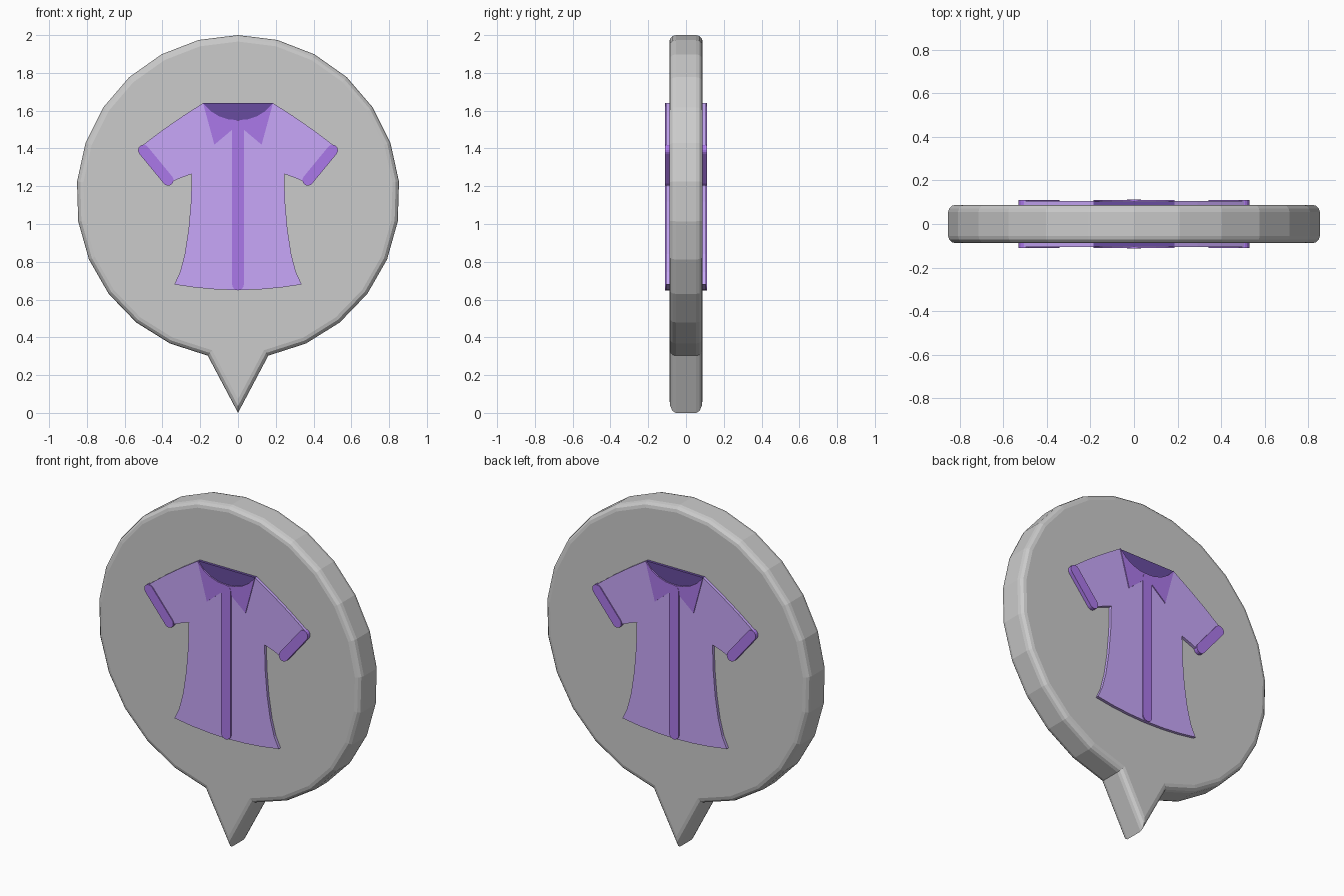
import bpy, bmesh, math

if "Cube" in bpy.data.objects:
    bpy.data.objects.remove(bpy.data.objects["Cube"])


def material(name, rgb):
    m = bpy.data.materials.new(name)
    m.diffuse_color = (*rgb, 1)
    m.use_nodes = True
    m.node_tree.nodes["Principled BSDF"].inputs["Base Color"].default_value = m.diffuse_color
    return m


def plate(name, outline, y_front, y_back, mat=None, bevel=0.0):
    """Extrude an x/z outline from y_front to y_back; optionally round both rims."""
    bm = bmesh.new()
    face = bm.faces.new([bm.verts.new((x, y_front, z)) for x, z in outline])
    rim = list(face.edges)
    ext = bmesh.ops.extrude_face_region(bm, geom=[face], use_keep_orig=True)["geom"]
    for v in (g for g in ext if isinstance(g, bmesh.types.BMVert)):
        v.co.y = y_back
    rim += [g for g in ext if isinstance(g, bmesh.types.BMEdge)]
    bmesh.ops.recalc_face_normals(bm, faces=bm.faces)
    if bevel:
        bmesh.ops.bevel(bm, geom=rim, offset=bevel, segments=3, profile=0.5,
                        affect='EDGES')
    me = bpy.data.meshes.new(name)
    bm.to_mesh(me)
    bm.free()
    if mat:
        me.materials.append(mat)
    ob = bpy.data.objects.new(name, me)
    bpy.context.collection.objects.link(ob)
    return ob


def flip(points):
    return [(-x, z) for x, z in points]


def mirrored(half):
    """Close a right-hand half outline; ends on the axis are not doubled."""
    return half + [(-x, z) for x, z in reversed(half) if abs(x) > 1e-6]


def capsule(a, b, r, n=8):
    ang = math.atan2(b[1] - a[1], b[0] - a[0])
    pts = []
    for c, start in ((b, ang - math.pi / 2), (a, ang + math.pi / 2)):
        for i in range(n + 1):
            t = start + math.pi * i / n
            pts.append((c[0] + r * math.cos(t), c[1] + r * math.sin(t)))
    return pts


fabric = material("fabric_purple", (0.58, 0.39, 0.95))
trim = material("trim_purple", (0.41, 0.19, 0.82))
inside = material("inside_purple", (0.14, 0.073, 0.35))

# Round marker plate with pointed tip
R, CZ, STEP = 0.856, 1.144, math.radians(14.1)
half = [(R * math.sin(i * STEP), CZ + R * math.cos(i * STEP)) for i in range(13)]
plate("marker_plate", mirrored(half + [(0, 0)]), -0.088, 0.088, bevel=0.034)

# Shirt outlines (right-hand halves)
neck = [(0, 1.55), (0.05, 1.554), (0.1, 1.57), (0.145, 1.598), (0.185, 1.64)]
shirt = neck + [(0.29, 1.573), (0.4, 1.497), (0.515, 1.41), (0.37, 1.215),
                (0.305, 1.243), (0.245, 1.265), (0.249, 1.12), (0.262, 0.97),
                (0.282, 0.84), (0.307, 0.745), (0.337, 0.68), (0.23, 0.664),
                (0.12, 0.654), (0, 0.65)]
collar = neck + [(0.125, 1.42), (0.03, 1.5)]
BACK = -0.08

parts = [
    plate("shirt_body", mirrored(shirt), -0.105, BACK, fabric),
    plate("neck_inside", mirrored(neck), -0.103, BACK, inside),
    plate("button_placket", capsule((0, 1.52), (0, 0.68), 0.031), -0.112, BACK, trim),
]
cuff = capsule((0.5, 1.39), (0.37, 1.232), 0.029)
for side, f in (("right", list), ("left", flip)):
    parts.append(plate("collar_" + side, f(collar), -0.110, BACK, trim))
    parts.append(plate("cuff_" + side, f(cuff), -0.111, BACK, trim))

# Same shirt on the rear face, turned half way round
for p in parts:
    q = p.copy()
    q.name = p.name + "_rear"
    q.rotation_euler.z = math.pi
    bpy.context.collection.objects.link(q)
